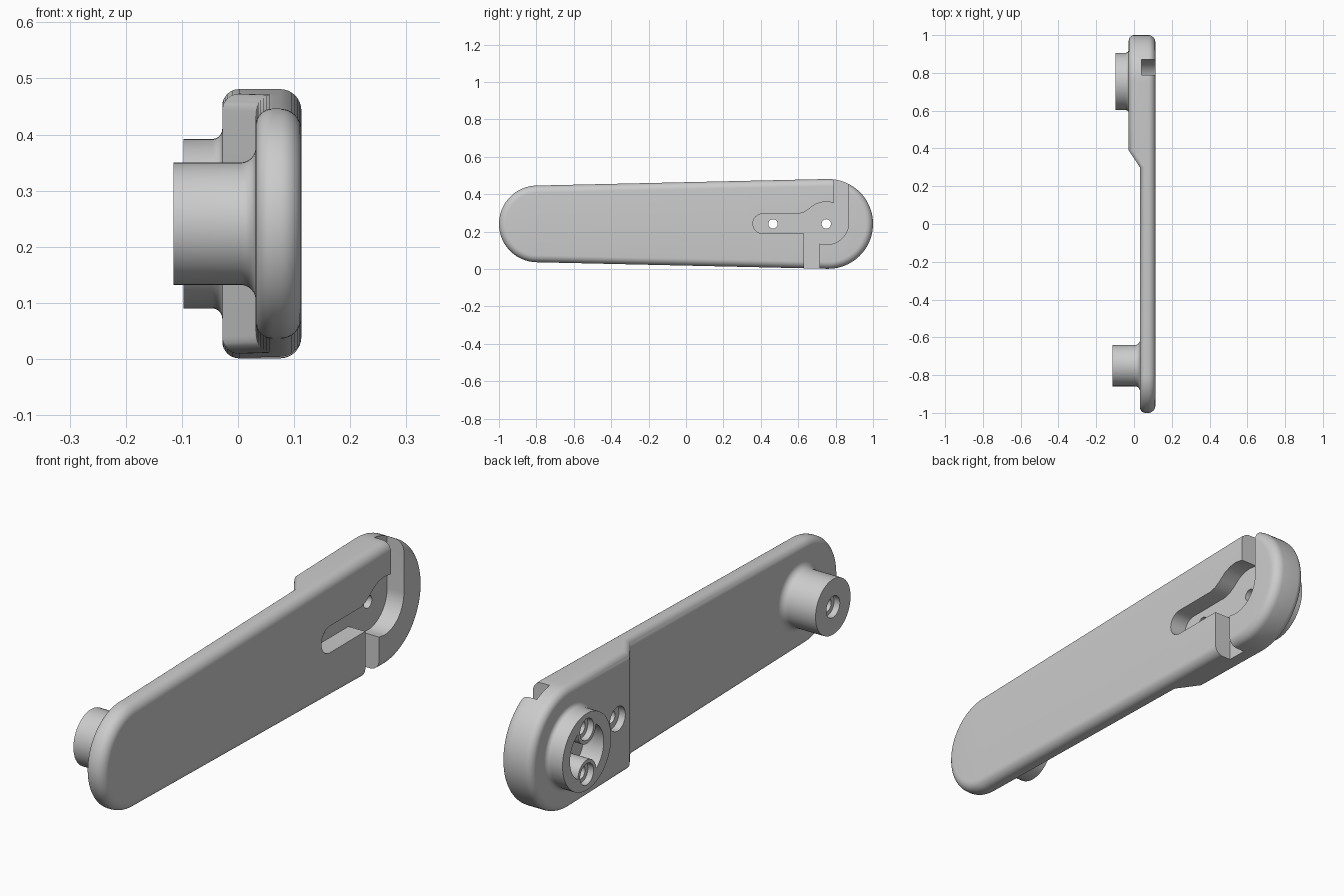
import bpy, bmesh, math

if "Cube" in bpy.data.objects:
    bpy.data.objects.remove(bpy.data.objects["Cube"])

ZC = 0.241  # height of the arm's centre line

grey = bpy.data.materials.new("light grey")
grey.diffuse_color = (0.6, 0.6, 0.6, 1)
grey.use_nodes = True
grey.node_tree.nodes["Principled BSDF"].inputs["Base Color"].default_value = grey.diffuse_color


def make(name, bm):
    bmesh.ops.recalc_face_normals(bm, faces=bm.faces)
    me = bpy.data.meshes.new(name)
    bm.to_mesh(me)
    bm.free()
    me.materials.append(grey)
    ob = bpy.data.objects.new(name, me)
    bpy.context.scene.collection.objects.link(ob)
    return ob


def loft(name, rings, caps=None):
    """Skin closed rings of equal length and cap both ends."""
    bm = bmesh.new()
    vs = [[bm.verts.new(p) for p in ring] for ring in rings]
    n = len(vs[0])
    for a, b in zip(vs, vs[1:]):
        for i in range(n):
            j = (i + 1) % n
            bm.faces.new((a[i], a[j], b[j], b[i]))
    for end in (vs[0], vs[-1]):
        for cap in caps or [range(n)]:
            bm.faces.new([end[i] for i in cap])
    return make(name, bm)


def arc(cy, cz, r, a0, a1, n=16):
    return [(cy + r * math.cos(math.radians(a0 + (a1 - a0) * i / n)),
             cz + r * math.sin(math.radians(a0 + (a1 - a0) * i / n))) for i in range(n + 1)]


def lathe(name, cy, cz, profile, n=48):
    """Turn an (x, radius) profile around an x-parallel axis."""
    return loft(name, [[(x, cy + r * math.cos(2 * math.pi * i / n),
                         cz + r * math.sin(2 * math.pi * i / n)) for i in range(n)]
                       for x, r in profile])


def boss(name, cy, x_end, x_base, r, f):
    fillet = [(x_base - f + f * math.sin(math.radians(a)),
               r + f - f * math.cos(math.radians(a))) for a in range(0, 91, 15)]
    return lathe(name, cy, ZC, [(x_end, r)] + fillet + [(x_base + 0.005, r + f)])


def volume(me):
    bm = bmesh.new()
    bm.from_mesh(me)
    v = abs(bm.calc_volume())
    bm.free()
    return v


def combine(ob, other, op):
    """Join or cut, keeping the first solver result with a sensible volume."""
    old = volume(ob.data)
    for solver in ('MANIFOLD', 'EXACT', 'FLOAT'):
        m = ob.modifiers.new(op, 'BOOLEAN')
        m.operation, m.solver, m.object = op, solver, other
        bpy.context.view_layer.update()
        dg = bpy.context.evaluated_depsgraph_get()
        me = bpy.data.meshes.new_from_object(ob.evaluated_get(dg))
        ob.modifiers.remove(m)
        ratio = volume(me) / old
        if (1.000001 < ratio < 1.5) if op == 'UNION' else (0.4 < ratio < 0.999999):
            ob.data = me
            break
    bpy.data.objects.remove(other, do_unlink=True)


# Arm plate: tapered, round-ended, with rounded rims; thicker behind a sloped shoulder
T = math.degrees(math.asin((0.24 - 0.205) / 1.555))
N = 40


def outline(d):
    big = arc(0.76, ZC, 0.24 - d, -90 - T, 90 + T, N)
    small = arc(-0.795, ZC, 0.205 - d, 90 + T, 270 - T, N)

    def on_line(p, q, y):
        return (y, p[1] + (q[1] - p[1]) * (y - p[0]) / (q[0] - p[0]))
    return (big + [on_line(big[-1], small[0], y) for y in (0.39, 0.30)]
            + small + [on_line(small[-1], big[0], y) for y in (0.30, 0.39)])


def left_x(y):
    return 0.0315 - 0.0595 * min(1, max(0, (y - 0.30) / 0.09))


rings = []
for k in range(9):
    a = math.pi / 2 * k / 8
    dx, d = 0.03 * (1 - math.cos(a)), 0.03 * (1 - math.sin(a))
    rings.append([(left_x(y) + dx, y, z) for y, z in outline(d)])
for k in range(9):
    a = math.pi / 2 * k / 8
    x, d = 0.113 - 0.038 * (1 - math.sin(a)), 0.038 * (1 - math.cos(a))
    rings.append([(x, y, z) for y, z in outline(d)])
M = N + 1
head_cap = list(range(M)) + [M, 2 * M + 3]
ramp_cap = [M, M + 1, 2 * M + 2, 2 * M + 3]
thin_cap = list(range(M + 1, 2 * M + 3))
arm = loft("lever_arm", rings, [head_cap, ramp_cap, thin_cap])

# Round bosses on the left side
combine(arm, boss("pivot_boss", -0.75, -0.115, 0.0315, 0.109, 0.027), 'UNION')
combine(arm, boss("hub_boss", 0.755, -0.097, -0.028, 0.151, 0.018), 'UNION')

# Keyhole pocket with an upper and a lower channel on the right side
pocket = ([(0.63, -0.1), (0.63, 0.19)]
          + arc(0.41, 0.2425, 0.0525, 270, 90)
          + [(0.60, 0.295), (0.63, 0.303), (0.66, 0.323), (0.69, 0.345), (0.72, 0.356),
             (0.75, 0.36), (0.79, 0.354), (0.79, 0.6), (0.87, 0.6)]
          + arc(0.75, 0.25, 0.12, 0, -90)
          + [(0.715, 0.135), (0.715, -0.1)])
combine(arm, loft("pocket_cutter", [[(x, y, z) for y, z in pocket] for x in (0.04, 0.2)]),
        'DIFFERENCE')

# Hub recess, leaving two screw posts standing inside it
recess = lathe("recess_cutter", 0.755, ZC, [(-0.2, 0.105), (-0.01, 0.105)])
for s in (-1, 1):
    combine(recess, lathe("post", 0.755, ZC + s * 0.088, [(-0.3, 0.056), (0.1, 0.056)], 32),
            'DIFFERENCE')
combine(arm, recess, 'DIFFERENCE')

# Stepped blind screw holes in the posts and in the pivot boss
for cy, cz, x, r in ((0.755, ZC + 0.088, -0.097, 0.042), (0.755, ZC - 0.088, -0.097, 0.042),
                     (-0.75, ZC, -0.115, 0.042)):
    steps = [(x - 0.1, r), (x + 0.025, r), (x + 0.026, r * 0.62), (x + 0.09, r * 0.62)]
    combine(arm, lathe("screw_cutter", cy, cz, steps, 32), 'DIFFERENCE')

# Through holes, the outer one with a counterbore
combine(arm, lathe("through_cutter", 0.75, ZC, [(-0.3, 0.025), (0.3, 0.025)], 32), 'DIFFERENCE')
combine(arm, lathe("bore_cutter", 0.465, ZC, [(-0.3, 0.048), (0.0, 0.048), (0.001, 0.025),
                                              (0.3, 0.025)], 32), 'DIFFERENCE')

# Smooth the rounded rims and keep the machined edges sharp
bpy.ops.object.select_all(action='DESELECT')
arm.select_set(True)
bpy.context.view_layer.objects.active = arm
bpy.ops.object.shade_smooth_by_angle(angle=math.radians(30))
